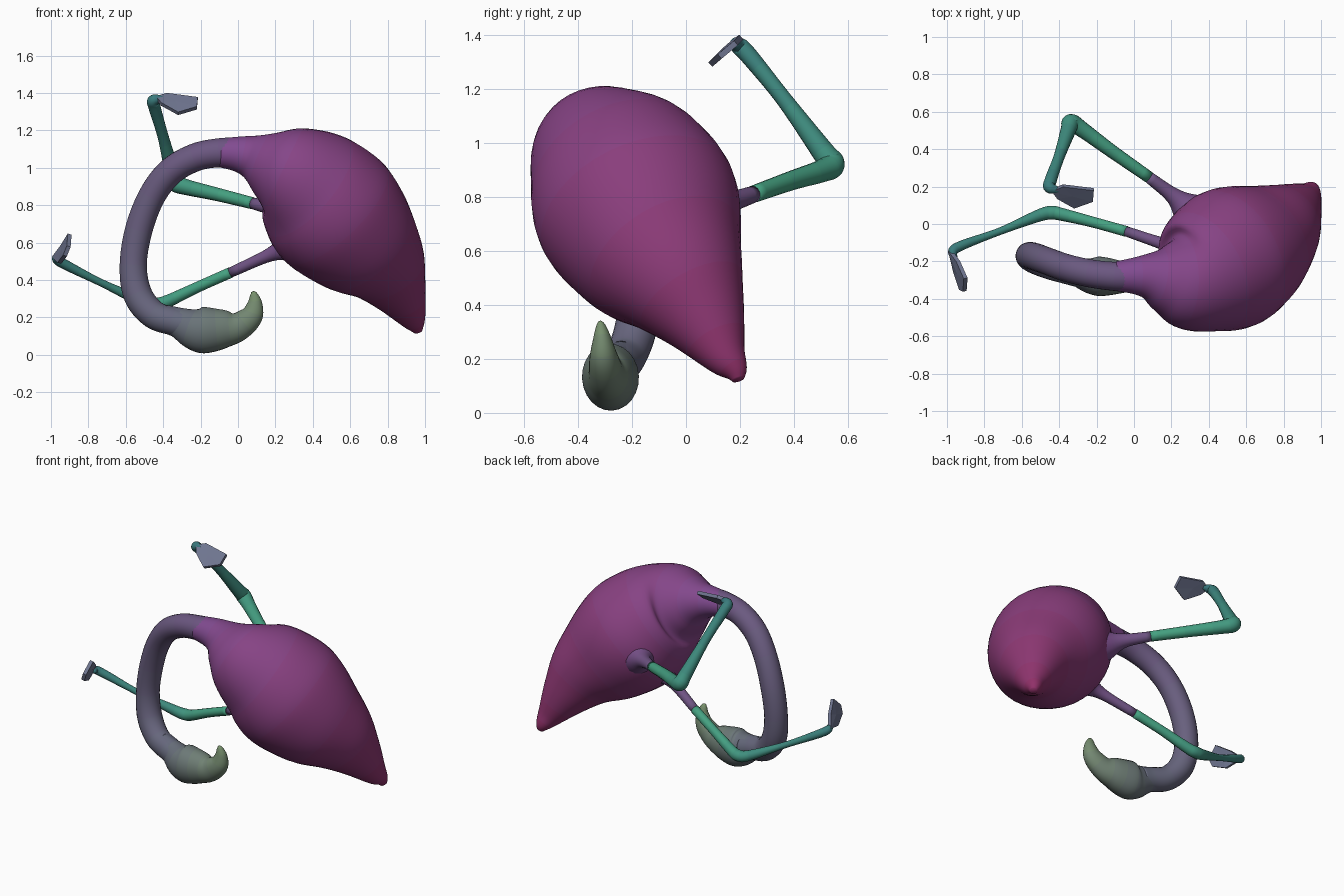
import bpy, bmesh, math
from mathutils import Vector


def material(name, c):
    m = bpy.data.materials.new(name)
    m.diffuse_color = (*c, 1)
    return m


def finish(name, bm, mats, smooth=True):
    bmesh.ops.recalc_face_normals(bm, faces=bm.faces)
    me = bpy.data.meshes.new(name)
    bm.to_mesh(me)
    bm.free()
    for m in mats:
        me.materials.append(m)
    for p in me.polygons:
        p.use_smooth = smooth
    ob = bpy.data.objects.new(name, me)
    bpy.context.collection.objects.link(ob)
    return ob


def spline(pts, steps):
    # Catmull-Rom through (x, y, z, radius) points
    P = [Vector(p) for p in pts]
    P = [P[0] * 2 - P[1]] + P + [P[-1] * 2 - P[-2]]
    out = []
    for i in range(1, len(P) - 2):
        a, b, c, d = P[i - 1:i + 3]
        for k in range(steps):
            t = k / steps
            out.append(0.5 * (2 * b + (c - a) * t + (2 * a - 5 * b + 4 * c - d) * t * t
                              + (3 * b - a - 3 * c + d) * t ** 3))
    return out + [P[-2]]


def tube(name, pts, c0, c1, sides=24, steps=6, bands=10, wide=1.0):
    # round skin of varying radius along a path, colour fading end to end
    S = spline(pts, steps)
    C = [s.to_3d() for s in S]
    n = len(S)
    bm = bmesh.new()
    u, rings = Vector((0.1, 1, 0.05)), []
    for i in range(n):
        t = (C[min(i + 1, n - 1)] - C[max(i - 1, 0)]).normalized()
        u = (u - t * u.dot(t)).normalized()
        v = t.cross(u)
        r = max(S[i][3], 0.003)
        rings.append([bm.verts.new(C[i] + r * (u * wide * math.cos(a) + v * math.sin(a)))
                      for a in (2 * math.pi * k / sides for k in range(sides))])
    for i in range(n - 1):
        for k in range(sides):
            j = (k + 1) % sides
            f = bm.faces.new((rings[i][k], rings[i][j], rings[i + 1][j], rings[i + 1][k]))
            f.material_index = i * bands // (n - 1)
    bm.faces.new(rings[0])
    bm.faces.new(rings[-1]).material_index = bands - 1
    a, b = Vector(c0), Vector(c1)
    mats = [material(f"{name}_{i}", a.lerp(b, i / (bands - 1))) for i in range(bands)]
    return finish(name, bm, mats)


def foot(name, pts):
    # thin webbed sheet
    bm = bmesh.new()
    ring = [bm.verts.new(p) for p in pts]
    mid = bm.verts.new(sum((Vector(p) for p in pts), Vector()) / len(pts))
    for i in range(len(ring)):
        bm.faces.new((ring[i], ring[(i + 1) % len(ring)], mid))
    ob = finish(name, bm, [material(name, (0.16, 0.18, 0.28))], False)
    s = ob.modifiers.new("thickness", "SOLIDIFY")
    s.thickness, s.offset = 0.022, 0
    return ob


PURPLE, RED = (0.22, 0.07, 0.28), (0.28, 0.03, 0.14)
MAUVE, SLATE = (0.15, 0.09, 0.22), (0.13, 0.14, 0.20)
GREEN, TEAL = (0.06, 0.36, 0.22), (0.04, 0.18, 0.20)

# body tapering to the tail
body = tube("body", [(-0.10, -0.28, 1.08, 0.077), (0.0, -0.277, 1.073, 0.096),
                     (0.08, -0.28, 1.055, 0.125), (0.17, -0.295, 1.02, 0.19),
                     (0.28, -0.30, 0.97, 0.275), (0.40, -0.245, 0.88, 0.345),
                     (0.52, -0.18, 0.755, 0.375), (0.655, -0.105, 0.615, 0.33),
                     (0.77, -0.02, 0.49, 0.25), (0.85, 0.06, 0.36, 0.168),
                     (0.92, 0.135, 0.225, 0.09), (0.95, 0.18, 0.16, 0.05),
                     (0.965, 0.195, 0.12, 0.02)], PURPLE, RED, sides=40, wide=1.03)
sm = body.modifiers.new("soften", "SMOOTH")
sm.factor, sm.iterations = 0.5, 6

# curved neck
tube("neck", [(0.0, -0.277, 1.075, 0.088), (-0.10, -0.28, 1.08, 0.078),
              (-0.23, -0.265, 1.055, 0.075), (-0.36, -0.235, 0.98, 0.074),
              (-0.46, -0.20, 0.85, 0.073), (-0.53, -0.175, 0.67, 0.074),
              (-0.56, -0.17, 0.48, 0.073), (-0.535, -0.185, 0.32, 0.078),
              (-0.45, -0.22, 0.215, 0.076), (-0.34, -0.25, 0.178, 0.076),
              (-0.27, -0.265, 0.16, 0.08)], MAUVE, SLATE)

# head and upturned bill
tube("head_and_bill", [(-0.40, -0.235, 0.195, 0.074), (-0.32, -0.255, 0.172, 0.082),
                       (-0.24, -0.275, 0.14, 0.11),
                       (-0.18, -0.28, 0.132, 0.124), (-0.08, -0.285, 0.138, 0.105),
                       (0.0, -0.295, 0.15, 0.078), (0.07, -0.305, 0.205, 0.062),
                       (0.09, -0.31, 0.27, 0.042), (0.085, -0.315, 0.32, 0.022),
                       (0.078, -0.318, 0.338, 0.008)], SLATE, (0.19, 0.29, 0.15), wide=0.85)

# thighs flaring out of the body
tube("raised_thigh", [(0.44, -0.04, 0.72, 0.20), (0.30, 0.07, 0.745, 0.105),
                      (0.21, 0.15, 0.775, 0.045), (0.08, 0.25, 0.81, 0.031)],
     PURPLE, MAUVE, 16)
tube("low_thigh", [(0.40, -0.12, 0.63, 0.18), (0.27, -0.13, 0.575, 0.085),
                   (0.17, -0.11, 0.535, 0.037), (-0.04, -0.04, 0.44, 0.027)],
     PURPLE, MAUVE, 16)

# bent legs with swollen knees
tube("raised_leg", [(0.08, 0.25, 0.81, 0.032), (-0.12, 0.39, 0.86, 0.036),
                    (-0.27, 0.50, 0.895, 0.042), (-0.335, 0.54, 0.92, 0.048),
                    (-0.35, 0.505, 0.97, 0.042), (-0.40, 0.36, 1.165, 0.030),
                    (-0.445, 0.235, 1.32, 0.033), (-0.45, 0.195, 1.36, 0.032),
                    (-0.40, 0.18, 1.37, 0.015)], GREEN, TEAL, 16)
tube("low_leg", [(-0.04, -0.04, 0.44, 0.029), (-0.22, 0.01, 0.36, 0.029),
                 (-0.38, 0.05, 0.285, 0.034), (-0.44, 0.06, 0.27, 0.037),
                 (-0.51, 0.045, 0.285, 0.033), (-0.72, -0.04, 0.38, 0.02),
                 (-0.91, -0.11, 0.475, 0.026), (-0.968, -0.145, 0.51, 0.026),
                 (-0.955, -0.19, 0.52, 0.014)], GREEN, TEAL, 16)

# feet
foot("raised_foot", [(-0.44, 0.18, 1.375), (-0.38, 0.205, 1.392), (-0.215, 0.185, 1.37),
                     (-0.22, 0.125, 1.32), (-0.32, 0.09, 1.29), (-0.41, 0.14, 1.34)])
foot("low_foot", [(-0.985, -0.14, 0.52), (-0.955, -0.26, 0.49), (-0.925, -0.35, 0.53),
                  (-0.905, -0.36, 0.58), (-0.90, -0.29, 0.645), (-0.94, -0.20, 0.58)])
